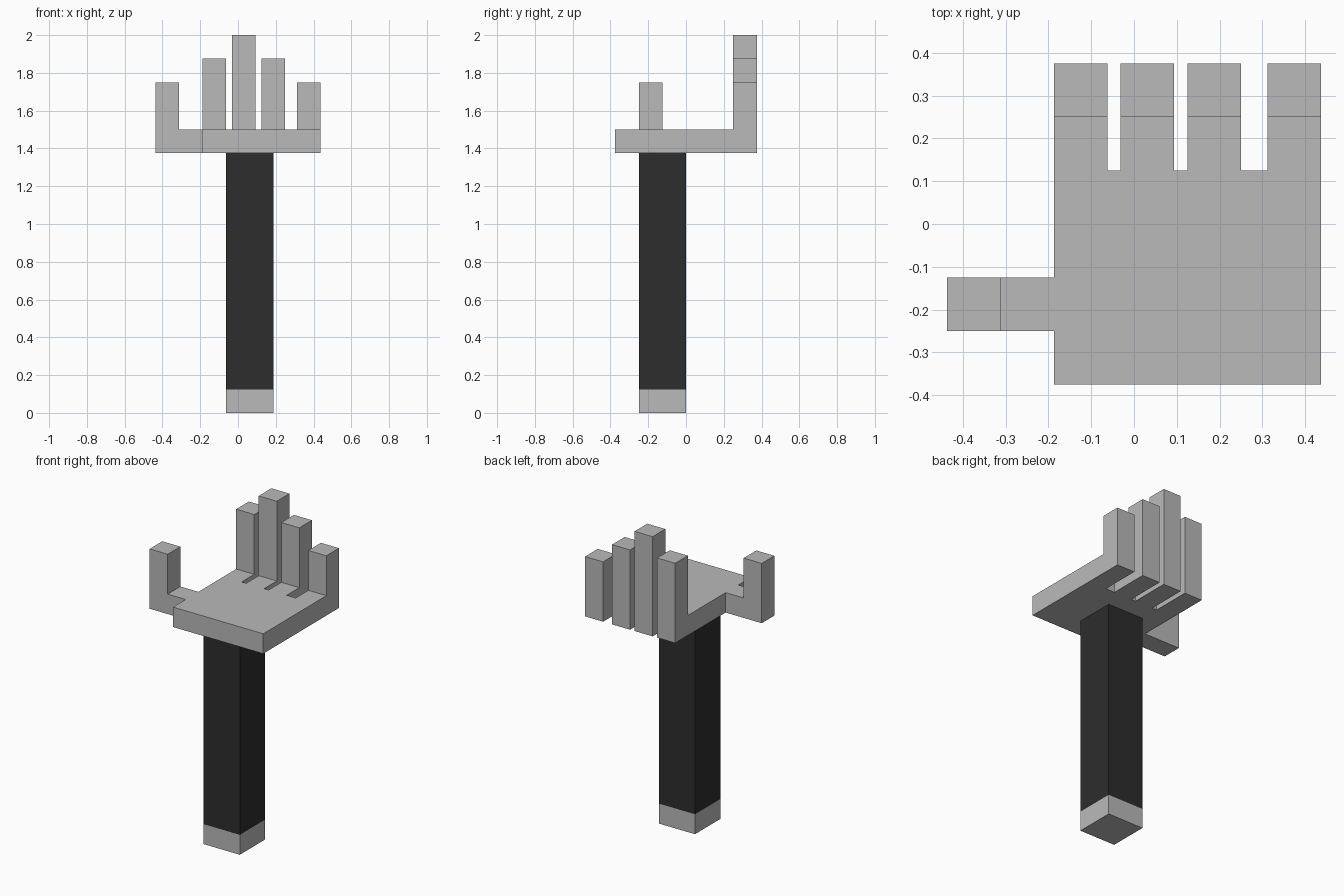
import bpy
import bmesh
from mathutils import Vector

cube = bpy.data.objects.get("Cube")
if cube:
    bpy.data.objects.remove(cube, do_unlink=True)


def material(name, value):
    mat = bpy.data.materials.new(name)
    mat.use_nodes = True
    color = (value, value, value, 1.0)
    mat.diffuse_color = color
    bsdf = next(n for n in mat.node_tree.nodes if n.type == 'BSDF_PRINCIPLED')
    bsdf.inputs["Base Color"].default_value = color
    return mat


light_grey = material("light grey", 0.49)
dark_grip = material("charcoal", 0.026)


def add_object(name, bm, *mats):
    bmesh.ops.recalc_face_normals(bm, faces=bm.faces)
    mesh = bpy.data.meshes.new(name)
    bm.to_mesh(mesh)
    bm.free()
    for mat in mats:
        mesh.materials.append(mat)
    obj = bpy.data.objects.new(name, mesh)
    bpy.context.collection.objects.link(obj)
    return obj


def prism(points, offset):
    """Extrude a closed outline along an offset vector."""
    bm = bmesh.new()
    face = bm.faces.new([bm.verts.new(p) for p in points])
    moved = bmesh.ops.extrude_face_region(bm, geom=[face], use_keep_orig=True)["geom"]
    verts = [g for g in moved if isinstance(g, bmesh.types.BMVert)]
    bmesh.ops.translate(bm, verts=verts, vec=Vector(offset))
    return bm


def l_profile(root, bend, tip, top):
    """Outline of a bent digit: flat along the palm, then straight up."""
    return [(root, PALM_Z), (tip, PALM_Z), (tip, top),
            (bend, top), (bend, PALM_TOP), (root, PALM_TOP)]


PALM_Z, PALM_TOP = 1.375, 1.5
DIGIT = 0.125

# Palm plate
palm = [(-0.1875, -0.375, PALM_Z), (0.4375, -0.375, PALM_Z),
        (0.4375, 0.125, PALM_Z), (-0.1875, 0.125, PALM_Z)]
add_object("palm", prism(palm, (0, 0, PALM_TOP - PALM_Z)), light_grey)

# Four bent fingers: right edge x, tip height
fingers = {"index_finger": (-0.1875, 1.875), "middle_finger": (-0.03125, 2.0),
           "ring_finger": (0.125, 1.875), "little_finger": (0.3125, 1.75)}
for name, (x, top) in fingers.items():
    outline = [(x, y, z) for y, z in l_profile(0.125, 0.25, 0.375, top)]
    add_object(name, prism(outline, (DIGIT, 0, 0)), light_grey)

# Thumb, bent the same way out to the side
outline = [(x, -0.25, z) for x, z in l_profile(-0.1875, -0.3125, -0.4375, 1.75)]
add_object("thumb", prism(outline, (0, DIGIT, 0)), light_grey)

# Handle: dark grip above a light butt end
butt_height = 0.125
base = [(-0.0625, -0.25, 0), (0.1875, -0.25, 0), (0.1875, 0, 0), (-0.0625, 0, 0)]
bm = prism(base, (0, 0, PALM_Z))
bmesh.ops.bisect_plane(bm, geom=bm.verts[:] + bm.edges[:] + bm.faces[:],
                       plane_co=(0, 0, butt_height), plane_no=(0, 0, 1))
for face in bm.faces:
    face.material_index = int(face.calc_center_median().z > butt_height)
add_object("handle", bm, light_grey, dark_grip)
